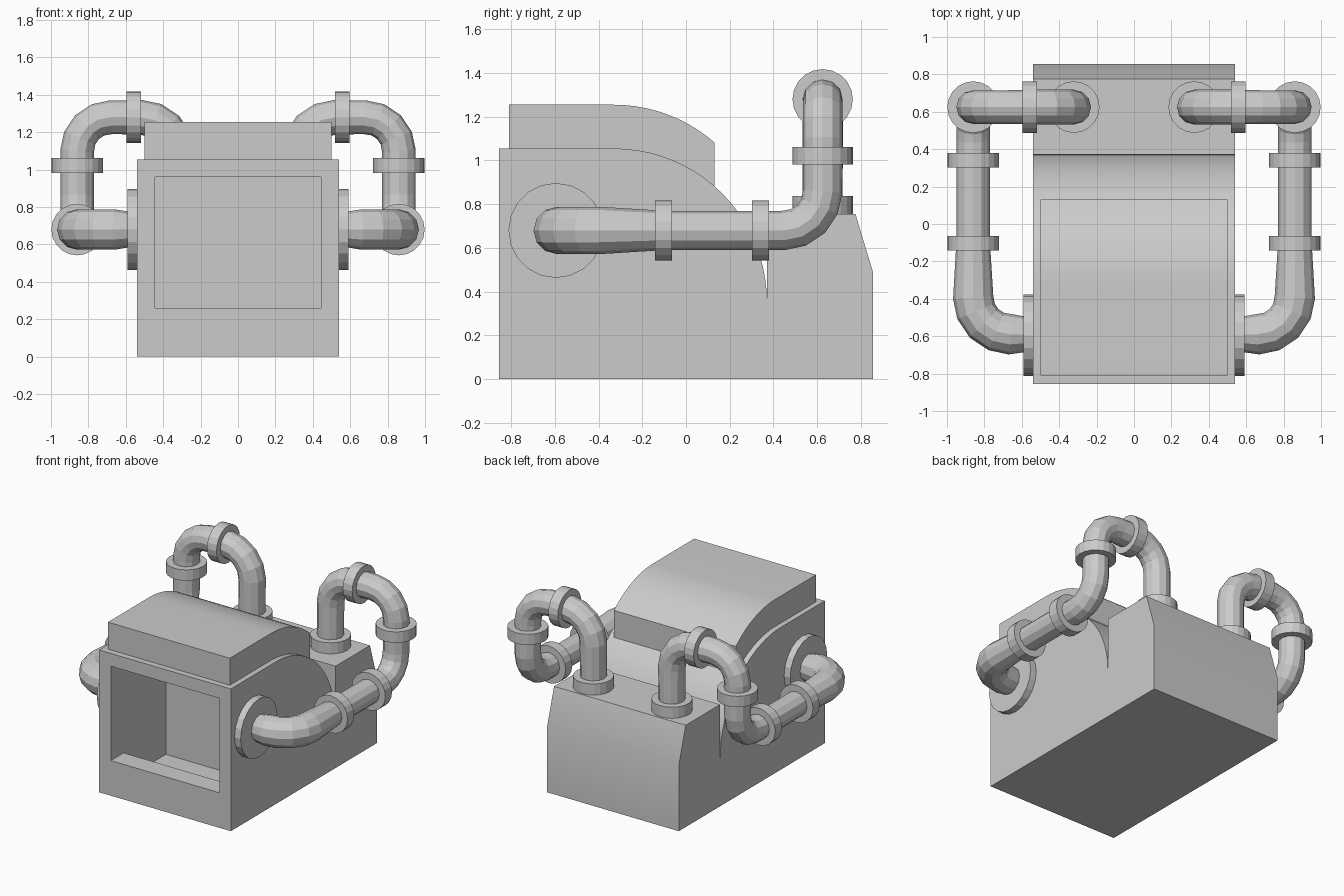
import bpy, bmesh, math
from mathutils import Vector

if "Cube" in bpy.data.objects:
    bpy.data.objects.remove(bpy.data.objects["Cube"])


def extrude_profile(name, pts, half):
    """Solid from a (y, z) profile, extruded across x from -half to half."""
    bm = bmesh.new()
    face = bm.faces.new([bm.verts.new((-half, y, z)) for y, z in pts])
    res = bmesh.ops.extrude_face_region(bm, geom=[face])
    verts = [v for v in res["geom"] if isinstance(v, bmesh.types.BMVert)]
    bmesh.ops.translate(bm, verts=verts, vec=(2 * half, 0, 0))
    bmesh.ops.recalc_face_normals(bm, faces=bm.faces)
    me = bpy.data.meshes.new(name)
    bm.to_mesh(me)
    bm.free()
    ob = bpy.data.objects.new(name, me)
    bpy.context.collection.objects.link(ob)
    return ob


def arc(cz, r, y_end, n):
    """Quarter-arc points falling from the flat top towards the back."""
    end = math.asin(min(1, (y_end + 0.33) / r))
    return [(-0.33 + r * math.sin(end * i / n), cz + r * math.cos(end * i / n))
            for i in range(n + 1)]


def smooth(ob):
    bpy.ops.object.select_all(action='DESELECT')
    ob.select_set(True)
    bpy.context.view_layer.objects.active = ob
    bpy.ops.object.shade_smooth_by_angle(angle=math.radians(25))


def ring(name, loc, axis, radius, depth, sides=20):
    rot = {'x': (0, math.pi / 2, 0), 'y': (math.pi / 2, 0, 0), 'z': (0, 0, 0)}[axis]
    bpy.ops.mesh.primitive_cylinder_add(vertices=sides, radius=radius, depth=depth,
                                        location=loc, rotation=rot)
    bpy.context.object.name = name


def rounded_path(corners, n=4):
    """Path of (point, pipe radius) with each inner corner replaced by a round bend."""
    out = [(Vector(corners[0][0]), corners[0][2])]
    for a, b, c in zip(corners, corners[1:], corners[2:]):
        p, r = Vector(b[0]), b[1]
        d1 = (Vector(a[0]) - p).normalized()
        d2 = (Vector(c[0]) - p).normalized()
        centre = p + (d1 + d2) * r
        for i in range(n + 1):
            t = i / n * math.pi / 2
            out.append((centre - d2 * r * math.cos(t) - d1 * r * math.sin(t), b[2]))
    out.append((Vector(corners[-1][0]), corners[-1][2]))
    return out


def pipe(name, path):
    cu = bpy.data.curves.new(name, 'CURVE')
    cu.dimensions = '3D'
    cu.bevel_depth = 1.0
    cu.bevel_resolution = 4
    sp = cu.splines.new('POLY')
    sp.points.add(len(path) - 1)
    sp.use_smooth = False
    for pt, (co, r) in zip(sp.points, path):
        pt.co = (*co, 1)
        pt.radius = r
    ob = bpy.data.objects.new(name, cu)
    bpy.context.collection.objects.link(ob)
    bpy.ops.object.select_all(action='DESELECT')
    ob.select_set(True)
    bpy.context.view_layer.objects.active = ob
    bpy.ops.object.convert(target='MESH')


# Main body: domed front section and a lower rear block behind a narrow notch
body = extrude_profile("body", [(-0.855, 0), (-0.855, 1.055)] + arc(0.355, 0.7, 0.37, 20)
                       + [(0.372, 0.755), (0.775, 0.755), (0.855, 0.49), (0.855, 0)], 0.54)

# Front opening with a sill and a sunken floor
cutter = extrude_profile("opening_cutter", [(-1, 0.96), (-0.21, 0.96), (-0.21, 0.06),
                         (-0.705, 0.06), (-0.705, 0.26), (-1, 0.26)], 0.445)
cutter.hide_render = True
mod = body.modifiers.new("opening", 'BOOLEAN')
mod.operation = 'DIFFERENCE'
mod.object = cutter
bpy.context.view_layer.objects.active = body
bpy.ops.object.modifier_apply(modifier=mod.name)
bpy.data.objects.remove(cutter)
smooth(body)

# Raised hood following the dome
hood = extrude_profile("hood", [(-0.81, 1.04), (-0.81, 1.255)] + arc(0.555, 0.7, 0.13, 10)
                       + arc(0.34, 0.7, 0.13, 10)[::-1], 0.5)
smooth(hood)

# Pipes, wall flanges and collars on both sides
for side, s in (("right", 1), ("left", -1)):
    X = 0.86 * s
    corners = [((0.55 * s, -0.59, 0.68), 0, 0.09),
               ((X, -0.59, 0.68), 0.2, 0.108),
               ((X, 0.625, 0.68), 0.18, 0.09),
               ((X, 0.625, 1.28), 0.18, 0.09),
               ((0.322 * s, 0.625, 1.28), 0.2, 0.093),
               ((0.322 * s, 0.625, 0.74), 0, 0.09)]
    path = rounded_path(corners)
    path.insert(6, (Vector((X, -0.1, 0.68)), 0.09))
    pipe(side + "_pipe", path)
    ring(side + "_wall_flange", (0.56 * s, -0.595, 0.68), 'x', 0.217, 0.06)
    ring(side + "_front_collar", (X, -0.102, 0.68), 'y', 0.138, 0.078)
    ring(side + "_rear_collar", (X, 0.34, 0.68), 'y', 0.138, 0.078)
    ring(side + "_riser_collar", (X, 0.625, 1.022), 'z', 0.138, 0.08)
    ring(side + "_top_collar", (0.557 * s, 0.625, 1.28), 'x', 0.138, 0.078)
    ring(side + "_base_collar", (0.322 * s, 0.625, 0.79), 'z', 0.138, 0.095)
